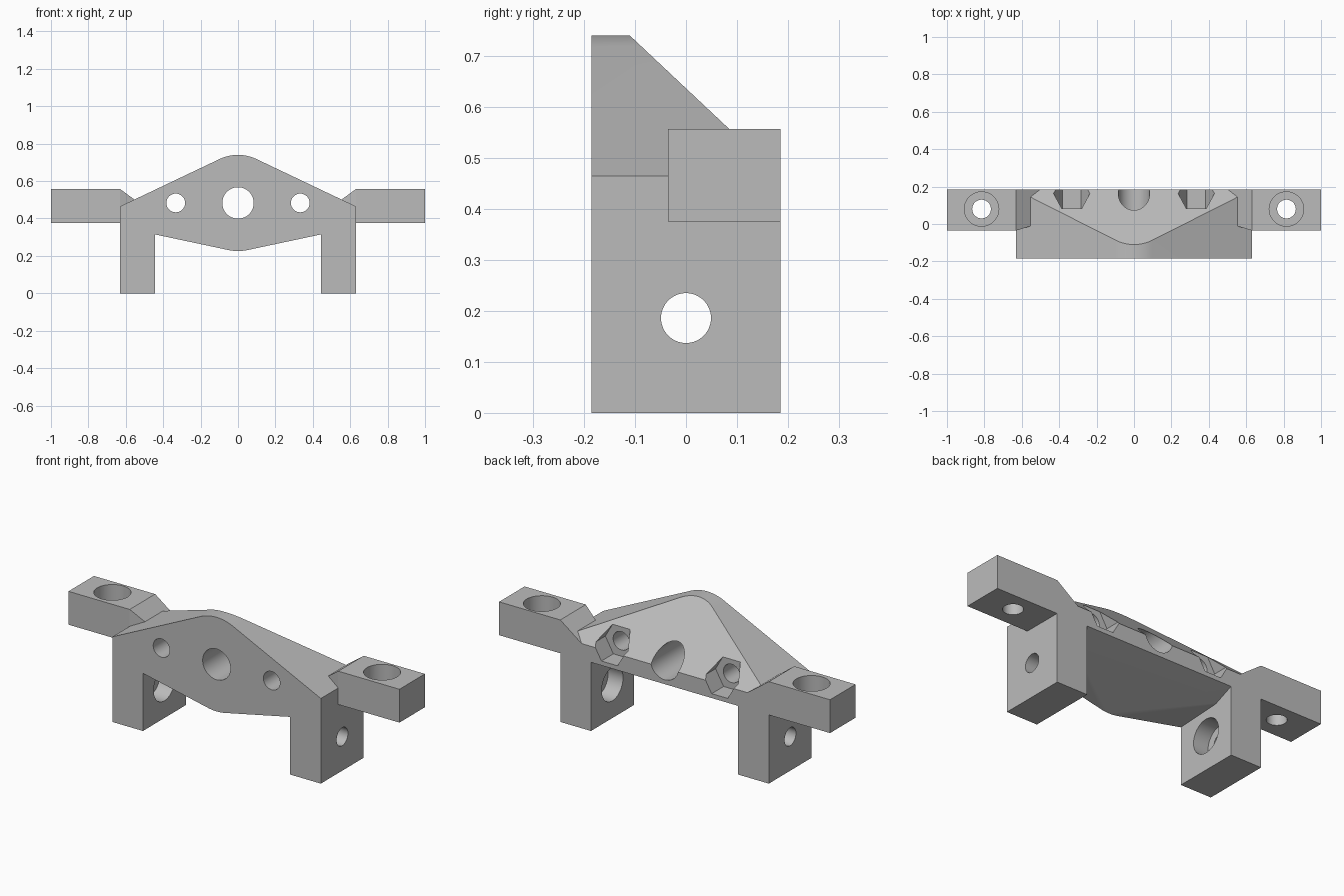
import bpy, bmesh, math
from mathutils import Matrix, Vector

if "Cube" in bpy.data.objects:
    bpy.data.objects.remove(bpy.data.objects["Cube"])

grey = bpy.data.materials.new("plain grey")
grey.diffuse_color = (0.5, 0.5, 0.5, 1)
grey.use_nodes = True
grey.node_tree.nodes["Principled BSDF"].inputs["Base Color"].default_value = grey.diffuse_color


def add(name, bm):
    bmesh.ops.recalc_face_normals(bm, faces=bm.faces[:])
    me = bpy.data.meshes.new(name)
    bm.to_mesh(me)
    bm.free()
    ob = bpy.data.objects.new(name, me)
    bpy.context.collection.objects.link(ob)
    me.materials.append(grey)
    return ob


def hull(name, pts):
    bm = bmesh.new()
    for p in pts:
        bm.verts.new(p)
    r = bmesh.ops.convex_hull(bm, input=bm.verts[:])
    junk = {e for e in r["geom_interior"] + r["geom_unused"] if isinstance(e, bmesh.types.BMVert)}
    bmesh.ops.delete(bm, geom=list(junk), context='VERTS')
    bmesh.ops.dissolve_limit(bm, angle_limit=0.01, verts=bm.verts[:], edges=bm.edges[:])
    return add(name, bm)


def box(name, x0, x1, y0, y1, z0, z1):
    return hull(name, [(x, y, z) for x in (x0, x1) for y in (y0, y1) for z in (z0, z1)])


def rod(name, a, b, r, n=48):
    a, b = Vector(a), Vector(b)
    bm = bmesh.new()
    rot = (b - a).to_track_quat('Z', 'Y').to_matrix().to_4x4()
    bmesh.ops.create_cone(bm, cap_ends=True, segments=n, radius1=r, radius2=r,
                          depth=(b - a).length, matrix=Matrix.Translation((a + b) / 2) @ rot)
    return add(name, bm)


def combine(ob, other, op):
    m = ob.modifiers.new(op, 'BOOLEAN')
    m.operation, m.object, m.solver = op, other, 'EXACT'
    dg = bpy.context.evaluated_depsgraph_get()
    me = bpy.data.meshes.new_from_object(ob.evaluated_get(dg))
    ob.modifiers.clear()
    ob.data = me
    bpy.data.objects.remove(other)


# Body: rounded gable front, sloped back plane, V underside rising to the back
def back_y(z):
    return min(0.185, -0.11 + (0.74 - z) / 0.94)


pts = []
for i in range(-8, 9):
    t = math.radians(25.6) * i / 8
    x, z = 0.23 * math.sin(t), 0.74 - 0.23 * (1 - math.cos(t))
    pts += [(x, -0.185, z), (x, back_y(z), z)]
    t = math.radians(11.5) * i / 8
    pts.append((0.25 * math.sin(t), -0.185, 0.226 + 0.25 * (1 - math.cos(t))))
for s in (-1, 1):
    pts += [(s * 0.63, -0.185, 0.465), (s * 0.63, back_y(0.465), 0.465), (s * 0.63, 0.185, 0.4625),
            (s * 0.445, -0.185, 0.315), (s * 0.63, -0.185, 0.376), (s * 0.63, 0.185, 0.375)]
body = hull("bracket_body", pts)

# Legs, side arms and the sloped roots of the arms
for s in (-1, 1):
    combine(body, box("leg", s * 0.445, s * 0.63, -0.185, 0.185, 0, 0.42), 'UNION')
    arm = [(s * x, y, z) for x, yf, zt in ((1, -0.035, 0.557), (0.63, -0.035, 0.557), (0.45, 0.02, 0.425))
           for y in (yf, 0.185) for z in (0.375, zt)]
    outer = hull("arm", arm[:8])
    combine(outer, hull("arm_root", arm[4:]), 'UNION')
    combine(body, outer, 'UNION')

# Holes: centre bore, hex nut pockets, counterbored arm and leg holes
holes = [((0, -0.4, 0.483), (0, 0.4, 0.483), 0.084, 64)]
for s in (-1, 1):
    x = s * 0.333
    holes += [((x, -0.4, 0.483), (x, 0.4, 0.483), 0.05, 48),
              ((s * 0.815, 0.08, 0.2), (s * 0.815, 0.08, 0.7), 0.05, 48),
              ((s * 0.815, 0.08, 0.465), (s * 0.815, 0.08, 0.7), 0.092, 48),
              ((s * 0.3, 0, 0.186), (s * 0.8, 0, 0.186), 0.049, 48),
              ((s * 0.3, 0, 0.186), (s * 0.535, 0, 0.186), 0.092, 48)]
    hexa = [(x + 0.097 * math.cos(k * math.pi / 3), y, 0.483 + 0.097 * math.sin(k * math.pi / 3))
            for k in range(6) for y in (0.082, 0.4)]
    combine(body, hull("hex_cutter", hexa), 'DIFFERENCE')
for a, b, r, n in holes:
    combine(body, rod("hole_cutter", a, b, r, n), 'DIFFERENCE')

# Smooth the bores and rounded ridge, keep the edges crisp
bpy.context.view_layer.objects.active = body
body.select_set(True)
bpy.ops.object.shade_smooth_by_angle(angle=math.radians(15))
